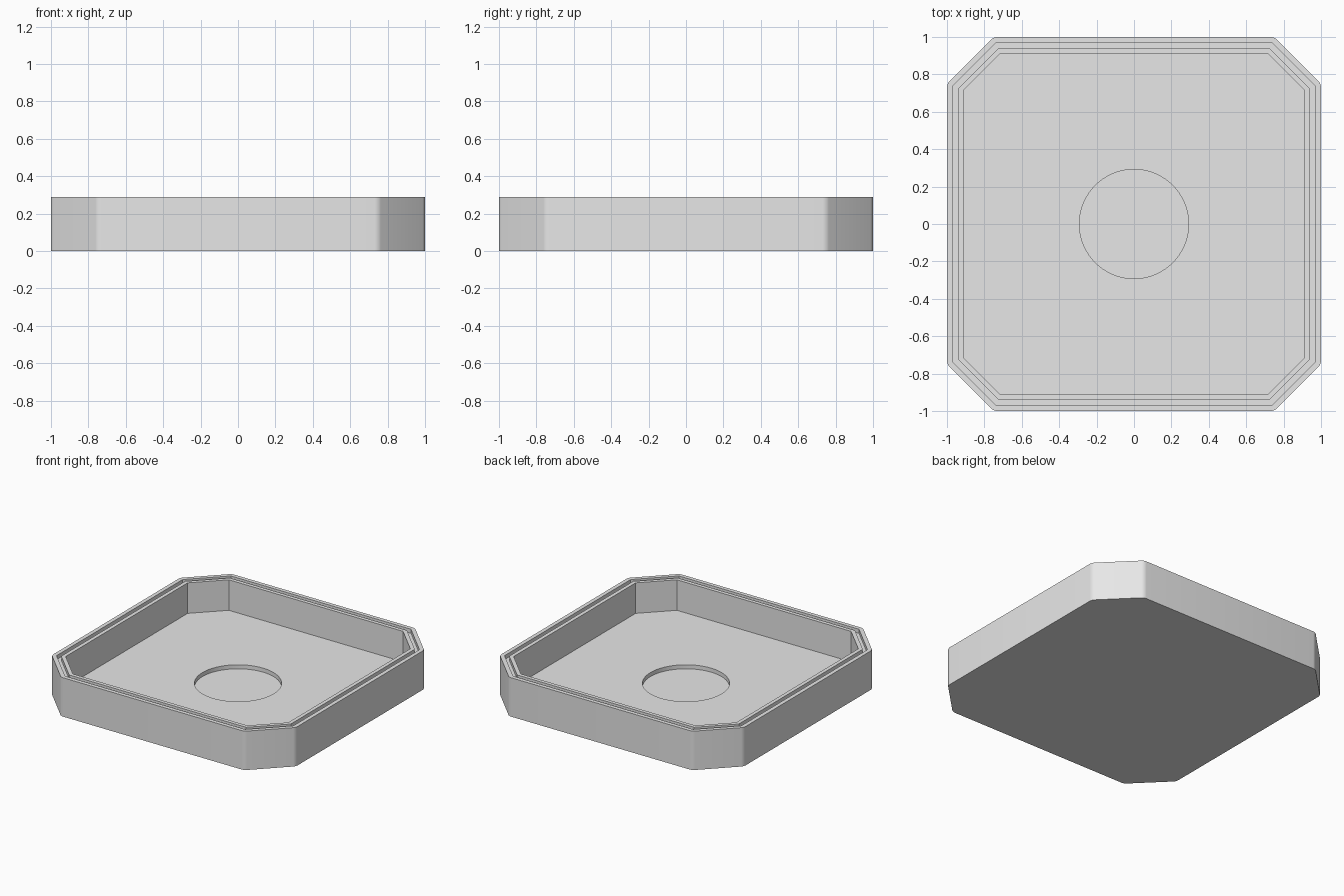
import bpy, bmesh, math

if "Cube" in bpy.data.objects:
    bpy.data.objects.remove(bpy.data.objects["Cube"])

H = 0.288          # overall height
FLOOR = 0.062      # inside floor level
RECESS = 0.032     # bottom of the round recess
GROOVE = 0.03      # depth of the rim groove
SEG = 72           # sides of the round recess
T = math.tan(math.radians(22.5))

bm = bmesh.new()


def octagon(inset, z):
    """Square with cut corners, shrunk evenly by inset; counter-clockwise."""
    a, b = 1 - inset, 0.75 - inset * T
    pts = [(a, -b), (a, b), (b, a), (-b, a), (-a, b), (-a, -b), (-b, -a), (b, -a)]
    return [bm.verts.new((x, y, z)) for x, y in pts]


def circle(r, z):
    return [bm.verts.new((r * math.cos(math.tau * i / SEG),
                          r * math.sin(math.tau * i / SEG), z)) for i in range(SEG)]


def bridge(a, b):
    n = len(a)
    for i in range(n):
        j = (i + 1) % n
        bm.faces.new((a[i], a[j], b[j], b[i]))


# Wall section from the base up, over the grooved rim, down to the floor
section = [(0, 0), (0, H), (0.03, H), (0.03, H - GROOVE), (0.06, H - GROOVE),
           (0.06, H), (0.088, H), (0.088, FLOOR)]
rings = [octagon(d, z) for d, z in section]
for lower, upper in zip(rings, rings[1:]):
    bridge(lower, upper)
bm.faces.new(rings[0][::-1])

# Floor around the round recess
edge, bottom = circle(0.292, FLOOR), circle(0.292, RECESS)
inner = rings[-1]
near = [round(math.atan2(v.co.y, v.co.x) / math.tau * SEG) % SEG for v in inner]
for i in range(8):
    j = (i + 1) % 8
    count = (near[j] - near[i]) % SEG
    arc = [edge[(near[i] + k) % SEG] for k in range(count + 1)]
    bm.faces.new([inner[i], inner[j]] + arc[::-1])
bridge(edge, bottom)
bm.faces.new(bottom)

# Round the outer upright edges
uprights = [bm.edges.get((p, q)) for p, q in zip(rings[0], rings[1])]
bmesh.ops.bevel(bm, geom=uprights, offset=0.019, offset_type='OFFSET',
                segments=5, profile=0.5, affect='EDGES')
bmesh.ops.recalc_face_normals(bm, faces=bm.faces[:])

mesh = bpy.data.meshes.new("tray")
bm.to_mesh(mesh)
bm.free()
tray = bpy.data.objects.new("tray", mesh)
bpy.context.collection.objects.link(tray)

grey = bpy.data.materials.new("light_grey")
grey.diffuse_color = (0.8, 0.8, 0.8, 1)
grey.use_nodes = True
grey.node_tree.nodes["Principled BSDF"].inputs["Base Color"].default_value = grey.diffuse_color
mesh.materials.append(grey)

bpy.context.view_layer.objects.active = tray
tray.select_set(True)
bpy.ops.object.shade_smooth_by_angle(angle=math.radians(30))
